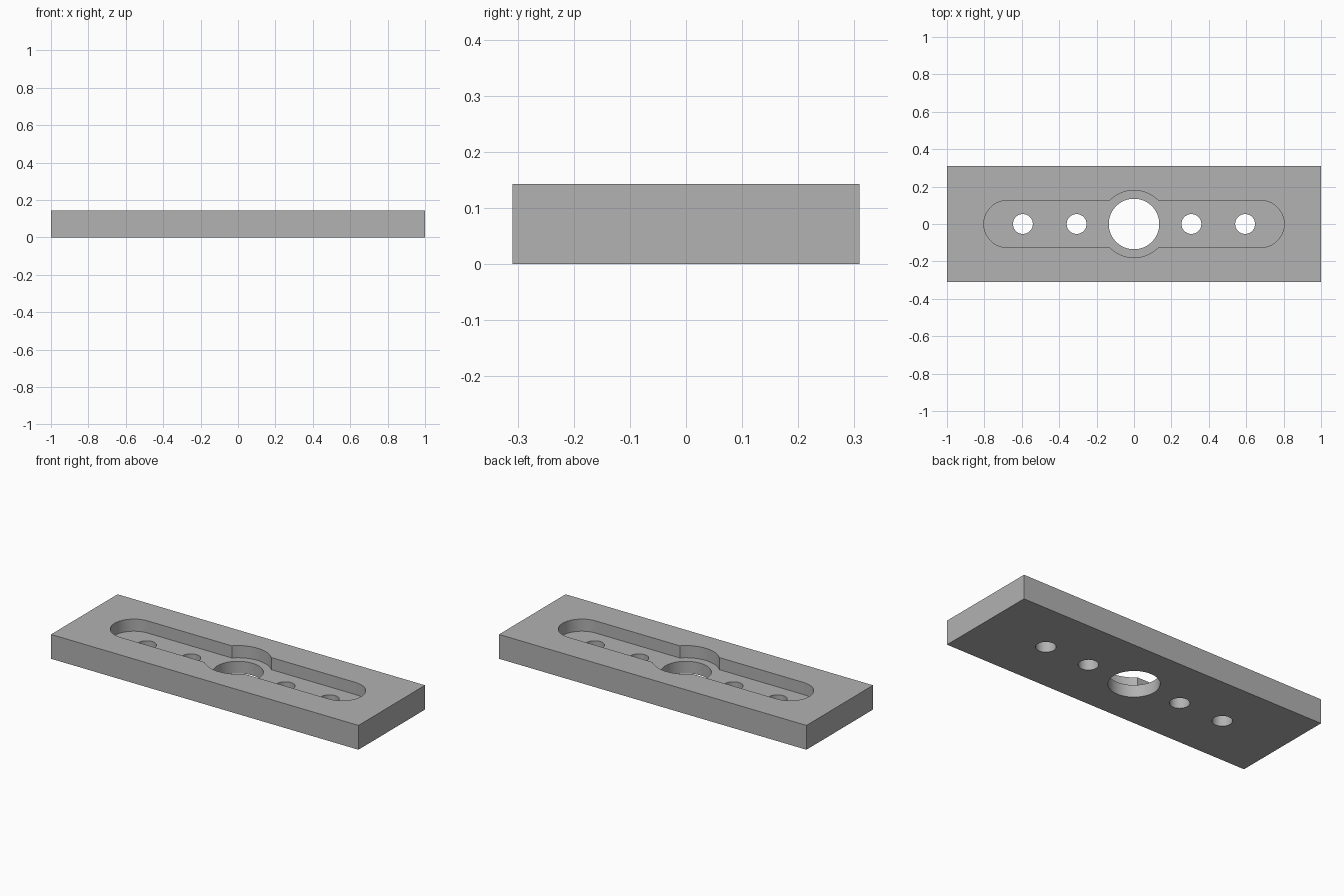
import bpy
import bmesh
from math import radians, pi, sin, cos

LENGTH, WIDTH, HEIGHT = 2.0, 0.618, 0.143
FLOOR = HEIGHT / 2          # height of the recess floor
SLOT_R, SLOT_END = 0.126, 0.803

scene_cube = bpy.data.objects.get("Cube")
if scene_cube:
    bpy.data.objects.remove(scene_cube, do_unlink=True)

grey = bpy.data.materials.new("plain grey")
grey.use_nodes = True
colour = (0.445, 0.445, 0.445, 1)
grey.diffuse_color = colour
grey.node_tree.nodes["Principled BSDF"].inputs["Base Color"].default_value = colour


def prism(name, outline, z0, z1):
    """Extrude a closed counter-clockwise outline between two heights."""
    bm = bmesh.new()
    base = bm.faces.new([bm.verts.new((x, y, z0)) for x, y in outline])
    out = bmesh.ops.extrude_face_region(bm, geom=[base])["geom"]
    top = [v for v in out if isinstance(v, bmesh.types.BMVert)]
    bmesh.ops.translate(bm, verts=top, vec=(0, 0, z1 - z0))
    bmesh.ops.recalc_face_normals(bm, faces=bm.faces)
    mesh = bpy.data.meshes.new(name)
    bm.to_mesh(mesh)
    bm.free()
    mesh.materials.append(grey)
    obj = bpy.data.objects.new(name, mesh)
    bpy.context.collection.objects.link(obj)
    return obj


def arc(cx, r, start, end, steps):
    """Points on an arc centred on the long axis."""
    angles = [start + (end - start) * i / steps for i in range(steps + 1)]
    return [(cx + r * cos(a), r * sin(a)) for a in angles]


def circle(cx, r, steps=64):
    return arc(cx, r, 0, 2 * pi, steps)[:-1]


def cut(target, cutter):
    cutter.hide_render = True
    mod = target.modifiers.new("cut", "BOOLEAN")
    mod.operation = "DIFFERENCE"
    mod.solver = "EXACT"
    mod.object = cutter
    bpy.ops.object.modifier_apply(modifier=mod.name)
    bpy.data.objects.remove(cutter, do_unlink=True)


# Rectangular plate
x, y = LENGTH / 2, WIDTH / 2
plate = prism("mounting_plate", [(-x, -y), (x, -y), (x, y), (-x, y)], 0, HEIGHT)
bpy.context.view_layer.objects.active = plate
plate.select_set(True)

# Long rounded recess with a wider round middle
end = SLOT_END - SLOT_R
slot = arc(end, SLOT_R, -pi / 2, pi / 2, 32) + arc(-end, SLOT_R, pi / 2, 3 * pi / 2, 32)
cut(plate, prism("slot_cutter", slot, FLOOR, HEIGHT + 0.1))
cut(plate, prism("boss_cutter", circle(0, 0.18, 96), FLOOR, HEIGHT + 0.1))

# Central bore and the four screw holes
holes = [(0, 0.135)] + [(side * d, 0.053) for side in (-1, 1) for d in (0.307, 0.594)]
for hx, r in holes:
    cut(plate, prism("hole_cutter", circle(hx, r), -0.1, HEIGHT + 0.1))

bpy.ops.object.shade_smooth_by_angle(angle=radians(30))
